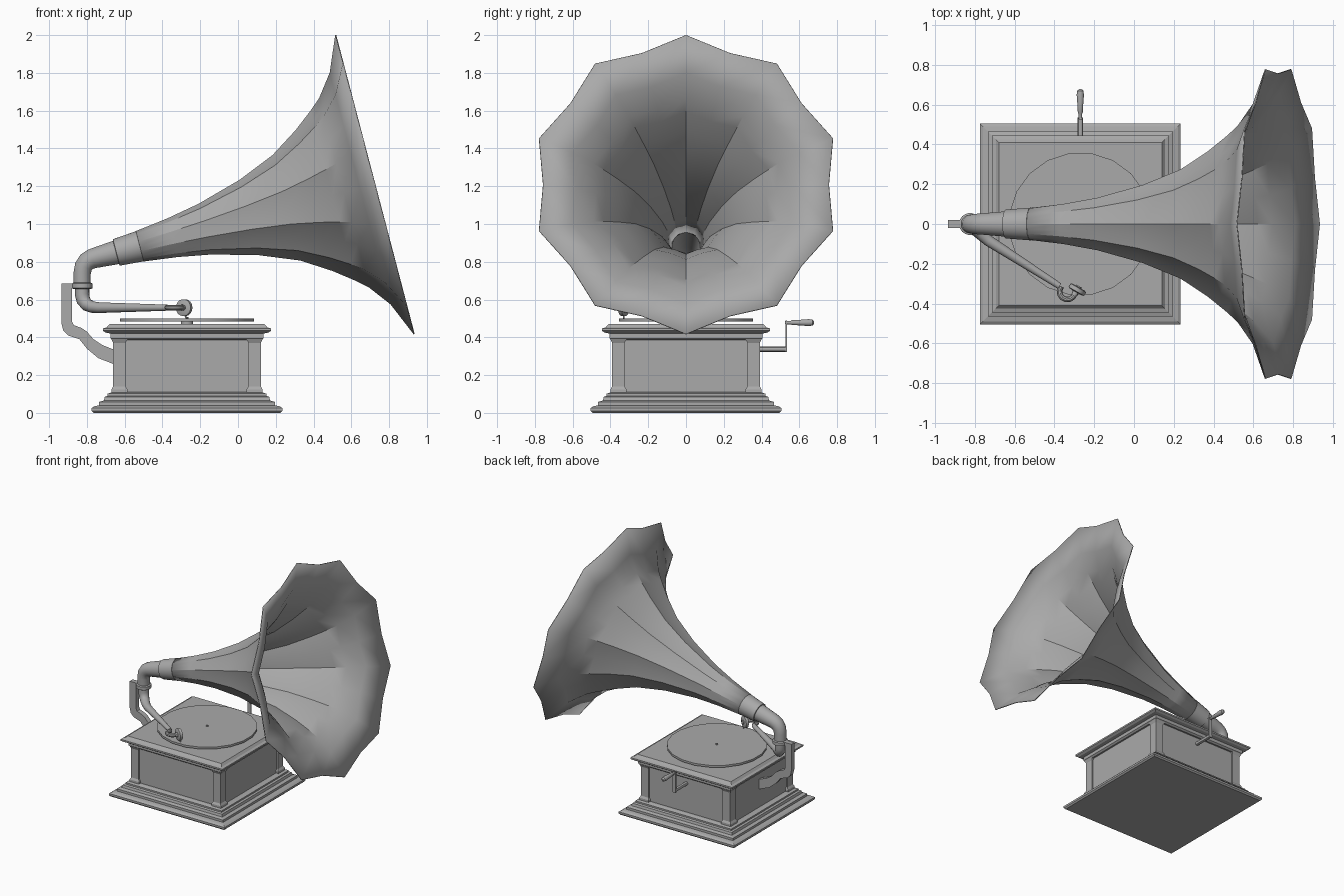
import bpy, bmesh
from math import sin, cos, pi, radians
from mathutils import Vector, Matrix

old = bpy.data.objects.get("Cube")
if old:
    bpy.data.objects.remove(old)

GREY = (0.4, 0.4, 0.4, 1)
mat = bpy.data.materials.new("plain_grey")
mat.use_nodes = True
mat.diffuse_color = GREY
mat.node_tree.nodes["Principled BSDF"].inputs["Base Color"].default_value = GREY

BOX_X = -0.27       # cabinet centre


def finish(name, bm, smooth=True):
    bmesh.ops.recalc_face_normals(bm, faces=bm.faces)
    mesh = bpy.data.meshes.new(name)
    bm.to_mesh(mesh)
    bm.free()
    mesh.materials.append(mat)
    ob = bpy.data.objects.new(name, mesh)
    bpy.context.collection.objects.link(ob)
    if smooth:
        bpy.ops.object.select_all(action='DESELECT')
        ob.select_set(True)
        bpy.context.view_layer.objects.active = ob
        bpy.ops.object.shade_smooth_by_angle(angle=radians(30))
    return ob


def loft(name, rings, caps=(True, True), smooth=True):
    """Skin a list of equally long rings of points."""
    bm = bmesh.new()
    loops = [[bm.verts.new(p) for p in ring] for ring in rings]
    n = len(loops[0])
    for a, b in zip(loops, loops[1:]):
        for i in range(n):
            j = (i + 1) % n
            bm.faces.new((a[i], a[j], b[j], b[i]))
    for cap, ring in zip(caps, (loops[0], loops[-1])):
        if cap:
            bm.faces.new(ring)
    return finish(name, bm, smooth)


def square_stack(name, profile, cx=BOX_X, cy=0):
    """Square mouldings from (half width, height) pairs."""
    corners = ((-1, -1), (1, -1), (1, 1), (-1, 1))
    return loft(name, [[(cx + w * sx, cy + w * sy, z) for sx, sy in corners]
                       for w, z in profile], smooth=False)


def tube(name, path, radii, sides=16, caps=(True, True)):
    """Round tube of varying radius along a path, with a transported frame."""
    pts = [Vector(p) for p in path]
    tangent = (pts[1] - pts[0]).normalized()
    side = tangent.orthogonal().normalized()
    rings = []
    for i, (p, r) in enumerate(zip(pts, radii)):
        ahead = pts[min(i + 1, len(pts) - 1)] - p
        behind = p - pts[max(i - 1, 0)]
        new = (ahead.normalized() + behind.normalized()).normalized()
        side = tangent.rotation_difference(new) @ side
        tangent = new
        up = tangent.cross(side)
        rings.append([p + r * (cos(2 * pi * k / sides) * side + sin(2 * pi * k / sides) * up)
                      for k in range(sides)])
    return loft(name, rings, caps)


def box(name, lo, hi):
    bm = bmesh.new()
    lo, hi = Vector(lo), Vector(hi)
    bmesh.ops.create_cube(bm, size=1, matrix=Matrix.Translation((lo + hi) / 2)
                          @ Matrix.Diagonal((*(hi - lo), 1)))
    return finish(name, bm, False)


# Cabinet: stepped plinth, recessed body, cornice lid
square_stack("plinth", [(0.495, 0), (0.505, 0.01), (0.505, 0.025), (0.49, 0.035),
                        (0.465, 0.04), (0.465, 0.058), (0.44, 0.066), (0.435, 0.085),
                        (0.42, 0.09), (0.42, 0.102), (0.395, 0.11)])
square_stack("cabinet_body", [(0.38, 0.1), (0.38, 0.4)])
square_stack("cornice", [(0.392, 0.385), (0.405, 0.395), (0.405, 0.42), (0.43, 0.425),
                         (0.445, 0.435), (0.445, 0.447), (0.425, 0.453), (0.41, 0.47)])
for sx in (-1, 1):
    for sy in (-1, 1):
        square_stack("corner_post", [(0.042, 0.1), (0.042, 0.125), (0.033, 0.14),
                                     (0.033, 0.37), (0.042, 0.39)],
                     BOX_X + sx * 0.358, sy * 0.358)

# Turntable
tube("turntable_hub", [(BOX_X, 0, 0.46), (BOX_X, 0, 0.487)], [0.032] * 2)
tube("turntable", [(BOX_X, 0, 0.484), (BOX_X, 0, 0.5)], [0.36] * 2, 20)
tube("spindle", [(BOX_X, 0, 0.49), (BOX_X, 0, 0.507)], [0.009] * 2, 10)

# Horn: ten ridges with hollowed gores between, flaring along a tilted axis
tilt = radians(14.7)
axis = Vector((cos(tilt), 0, sin(tilt)))
up = Vector((-sin(tilt), 0, cos(tilt)))
side = Vector((0, 1, 0))
throat = Vector((-0.52, 0, 0.882))
flare = [(0, 0.077), (0.18, 0.1), (0.36, 0.133), (0.6, 0.2), (0.805, 0.283), (0.958, 0.381),
         (1.06, 0.46), (1.122, 0.514), (1.211, 0.631), (1.29, 0.817)]
rings = []
for t, r in flare:
    hollow = 0.97 - 0.046 * min(1, t / 0.6)
    rings.append([throat + axis * t + r * (hollow if k % 2 else 1)
                  * (cos(k * pi / 10) * up + sin(k * pi / 10) * side) for k in range(20)])
horn = loft("horn", rings, (False, False))
shell = horn.modifiers.new("thickness", 'SOLIDIFY')
shell.thickness = 0.006
shell.offset = -1

# Horn neck and its collars
tube("horn_neck", [(-0.825, 0, 0.66), (-0.825, 0, 0.74), (-0.818, 0, 0.775), (-0.8, 0, 0.8),
                   (-0.775, 0, 0.815), (-0.74, 0, 0.825), throat],
     [0.045, 0.046, 0.048, 0.051, 0.053, 0.056, 0.075], 20, (True, False))
tube("horn_collar", [throat - axis * d for d in (0.13, 0.128, 0.0, -0.002)],
     [0.066, 0.073, 0.083, 0.076], 20, (False, False))
tube("pivot_collar", [(-0.825, 0, z) for z in (0.655, 0.66, 0.685, 0.69)],
     [0.046, 0.055, 0.055, 0.046], 20)

# Support bracket behind the cabinet
outline = [(-0.935, 0.685), (-0.935, 0.475), (-0.925, 0.435), (-0.9, 0.41), (-0.84, 0.39),
           (-0.8, 0.34), (-0.74, 0.29), (-0.65, 0.255), (-0.65, 0.332), (-0.72, 0.36),
           (-0.765, 0.39), (-0.8, 0.43), (-0.83, 0.45), (-0.87, 0.465), (-0.88, 0.485),
           (-0.88, 0.662), (-0.83, 0.662), (-0.83, 0.685)]
loft("support_bracket", [[(x, y, z) for x, z in outline] for y in (-0.019, 0.019)])

# Tone arm with its hooked end and sound box
tube("tone_arm", [(-0.825, 0, 0.67), (-0.825, 0, 0.625), (-0.818, -0.006, 0.595),
                  (-0.8, -0.022, 0.572), (-0.77, -0.05, 0.56), (-0.73, -0.085, 0.557),
                  (-0.375, -0.312, 0.557)],
     [0.038, 0.038, 0.037, 0.034, 0.031, 0.028, 0.016])
centre = Vector((-0.335, -0.34, 0.557))
hook = [centre + 0.04 * Vector((cos(a), sin(a), 0))
        for a in [radians(140 + 30 * k) for k in range(9)]]
tube("tone_arm_hook", hook, [0.014] * len(hook), 10)
facing = Vector((0.5, 0.86, 0))
disc = Vector((-0.285, -0.33, 0.557))
tube("sound_box", [disc + facing * d for d in (-0.014, -0.01, 0.01, 0.014)],
     [0.036, 0.045, 0.045, 0.036], 18)
tube("sound_box_boss", [disc - facing * 0.03, disc + facing * 0.02], [0.016] * 2, 12)
tube("needle", [disc - Vector((0, 0, 0.035)), disc + Vector((0.015, 0, -0.057))],
     [0.006, 0.003], 8)

# Winding crank
tube("crank_shaft", [(BOX_X, 0.37, 0.337), (BOX_X, 0.535, 0.337)], [0.014] * 2, 12)
box("crank_arm", (BOX_X - 0.014, 0.527, 0.323), (BOX_X + 0.014, 0.534, 0.49))
tube("crank_handle", [(BOX_X, y, 0.478) for y in (0.525, 0.555, 0.56, 0.6, 0.65, 0.67, 0.678)],
     [0.009, 0.01, 0.013, 0.015, 0.019, 0.016, 0.007], 12)
